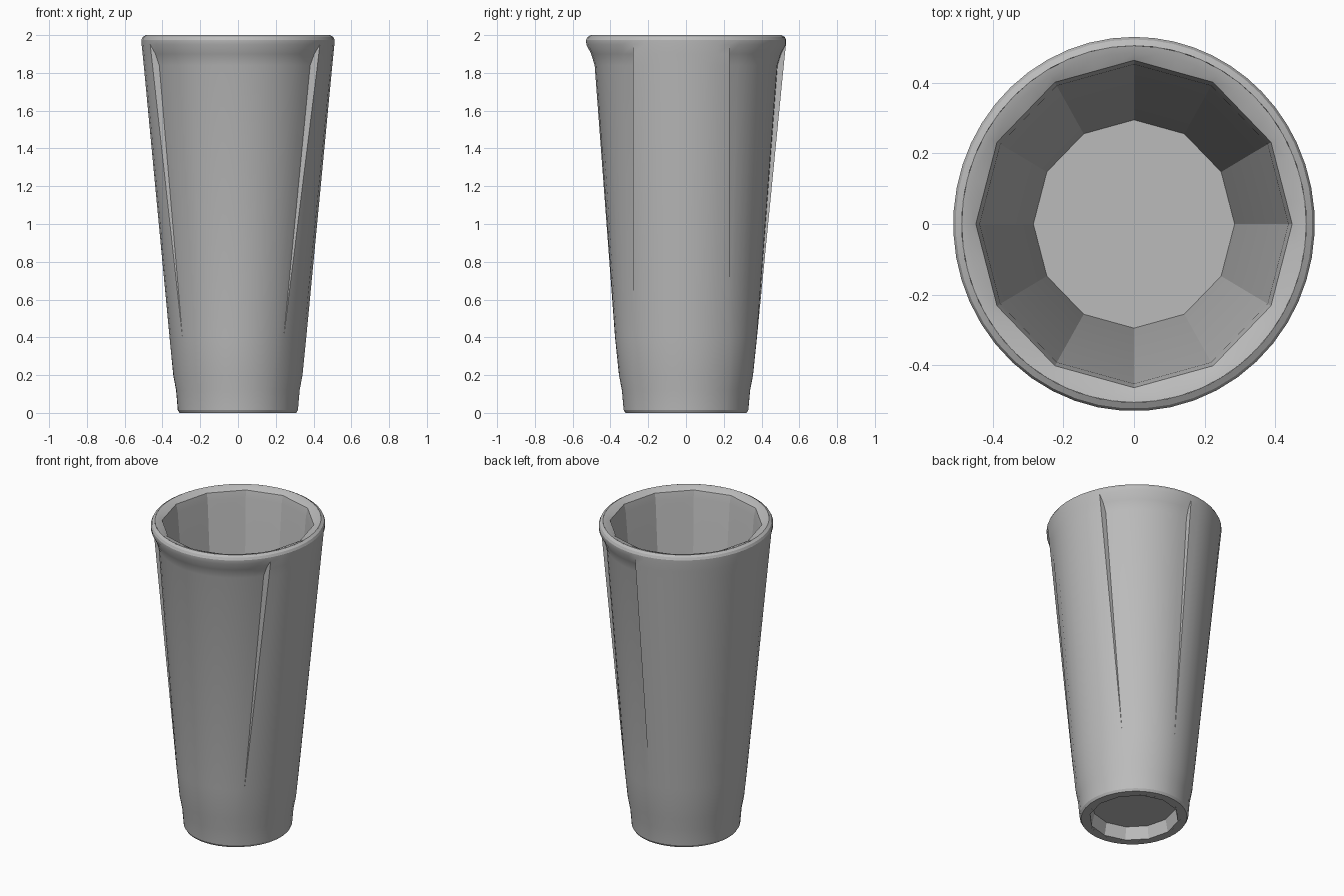
import bpy, bmesh, math

if "Cube" in bpy.data.objects:
    bpy.data.objects.remove(bpy.data.objects["Cube"])

DEPTH = 1.035          # the cup is slightly oval, deeper than wide
GREY = (0.5, 0.5, 0.5, 1)

mat = bpy.data.materials.new("plain grey")
mat.use_nodes = True
mat.diffuse_color = GREY
mat.node_tree.nodes["Principled BSDF"].inputs["Base Color"].default_value = GREY


def point(r, a, z):
    return (r * math.cos(a), DEPTH * r * math.sin(a), z)


def loft(name, rings, cap=False, flip=False):
    """Join equal-length rings of points into one smooth-shaded surface."""
    bm = bmesh.new()
    rows = [[bm.verts.new(p) for p in ring] for ring in rings]
    n = len(rows[0])
    for low, high in zip(rows, rows[1:]):
        for i in range(n):
            j = (i + 1) % n
            bm.faces.new((low[i], low[j], high[j], high[i]))
    if cap:
        bm.faces.new(rows[-1])
    bmesh.ops.remove_doubles(bm, verts=bm.verts[:], dist=0.0004)
    if flip:
        bmesh.ops.reverse_faces(bm, faces=bm.faces[:])
    mesh = bpy.data.meshes.new(name)
    bm.to_mesh(mesh)
    bm.free()
    mesh.materials.append(mat)
    ob = bpy.data.objects.new(name, mesh)
    bpy.context.collection.objects.link(ob)
    bpy.ops.object.select_all(action='DESELECT')
    ob.select_set(True)
    bpy.context.view_layer.objects.active = ob
    bpy.ops.object.shade_smooth_by_angle(angle=math.radians(25))


def side_angle(y, r):
    """Angle at which the wall of radius r meets an upright cut at depth y."""
    return math.asin(y / DEPTH / max(r, 0.34))


def body_ring(z, body, panel):
    """One outer ring: raised body strips alternating with recessed panels."""
    ring = []
    # front panel, left side strip, back panel, right side strip
    for k, (r, steps) in enumerate(((panel, 16), (body, 8), (panel, 10), (body, 16))):
        b = (-math.pi - side_angle(-0.22, r), side_angle(-0.28, r),
             side_angle(0.23, r), math.pi / 2, math.pi - side_angle(-0.22, r))
        ring += [point(r, b[k] + (b[k + 1] - b[k]) * s / steps, z) for s in range(steps + 1)]
    return ring


def facet_ring(z, r, sides=0, n=48):
    """A ring that is round, or flattened into the given number of sides."""
    ring = []
    for i in range(n):
        a = 2 * math.pi * i / n
        k = 1
        if sides:
            half = math.pi / sides
            k = math.cos(half) / math.cos(a % (2 * half) - half)
        ring.append(point(r * k, a, z))
    return ring


# Outer shell, from the foot to the top of the rim: height, body, panel radius
profile = [(0, 0.27, 0.27), (0, 0.31, 0.31), (0.015, 0.319, 0.319),
           (0.12, 0.328, 0.328), (0.2, 0.343, 0.343), (0.4, 0.363, 0.363),
           (1.84, 0.5, 0.468), (1.9, 0.506, 0.486), (1.95, 0.511, 0.511),
           (1.975, 0.512, 0.512), (1.99, 0.505, 0.505), (2, 0.488, 0.488)]
loft("outer_shell", [body_ring(*p) for p in profile])

# Rim lip and faceted inside wall down to the floor
loft("inner_wall", [facet_ring(2, 0.488), facet_ring(1.995, 0.468),
                    facet_ring(1.98, 0.448, 12), facet_ring(1.93, 0.437, 12),
                    facet_ring(0.1, 0.285, 12)], cap=True)

# Recessed underside
loft("base_recess", [facet_ring(0, 0.27), facet_ring(0, 0.262, 12),
                     facet_ring(0.08, 0.245, 12)], cap=True, flip=True)
